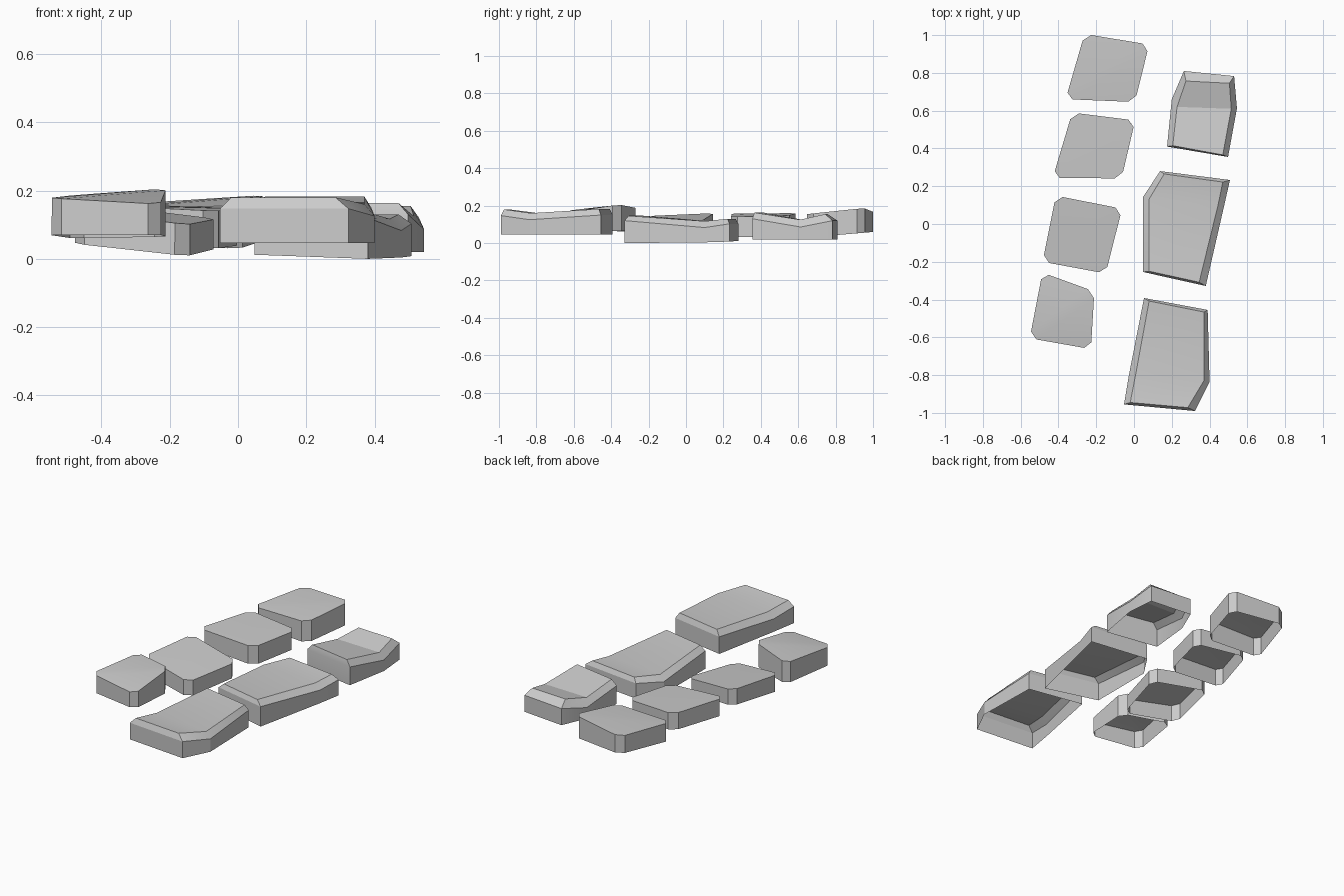
import bpy
from mathutils import Vector

if "Cube" in bpy.data.objects:
    bpy.data.objects.remove(bpy.data.objects["Cube"])


def make_stone(name, rings, caps):
    """Open-bottomed shell: stacked rings bridged by walls, capped on the last ring."""
    n = len(rings[0])
    verts = [v for ring in rings for v in ring]
    faces = []
    for r in range(len(rings) - 1):
        for i in range(n):
            j = (i + 1) % n
            faces.append((r * n + i, r * n + j, (r + 1) * n + j, (r + 1) * n + i))
    top = (len(rings) - 1) * n
    faces += [tuple(top + i for i in cap) for cap in caps]
    mesh = bpy.data.meshes.new(name)
    mesh.from_pydata(verts, [], faces)
    mesh.update()
    obj = bpy.data.objects.new(name, mesh)
    bpy.context.collection.objects.link(obj)
    bpy.ops.object.select_all(action='DESELECT')
    obj.select_set(True)
    bpy.context.view_layer.objects.active = obj
    bpy.ops.object.shade_smooth_by_angle(angle=0.35)


def cut_corners(corners, size=0.036):
    """Replace each corner by two points along its neighbouring edges."""
    pts = [Vector(c) for c in corners]
    ring = []
    for i, p in enumerate(pts):
        for q in (pts[i - 1], pts[(i + 1) % len(pts)]):
            ring.append(p + (q - p).normalized() * size)
    return ring


def lift(outline, heights):
    return [(x, y, z) for (x, y), z in zip(outline, heights)]


# Small tilted slabs: corners front-left, front-right, back-right, back-left; bottom and top heights
small = [
    ([(-.362, .661), (.005, .646), (.08, .95), (-.262, 1.006)],
     (.04, .03, .055, .06), (.15, .155, .187, .165)),
    ([(-.43, .245), (-.066, .241), (.006, .548), (-.327, .59)],
     (.055, .03, .04, .06), (.158, .14, .148, .16)),
    ([(-.484, -.2), (-.15, -.262), (-.063, .081), (-.414, .15)],
     (.045, .008, .03, .065), (.145, .10, .117, .16)),
    ([(-.552, -.605), (-.228, -.662), (-.21, -.357), (-.485, -.257)],
     (.07, .07, .065, .06), (.178, .16, .206, .186)),
]
for k, (corners, low, high) in enumerate(small, 1):
    rings = [cut_corners(lift(corners, h)) for h in (low, high)]
    make_stone(f"small_stone_{k}", rings, [(0, 1, 2, 3, 4), (4, 5, 6, 7, 0)])

# Large bevelled slabs: outline, inset top, then bottom / wall / top heights
# (front-left, front-right, mid-right, back-right, back-left, mid-left)
large = [
    ([(-.053, -.955), (.323, -.99), (.40, -.835), (.39, -.455), (.053, -.392), (-.027, -.8)],
     [(-.02, -.945), (.285, -.972), (.37, -.83), (.37, -.466), (.08, -.408), (.01, -.79)],
     (.047,) * 6, (.147, .147, .125, .15, .15, .125), (.18, .18, .16, .182, .182, .16)),
    ([(.048, -.254), (.38, -.328), (.478, .1), (.508, .233), (.138, .28), (.048, .143)],
     [(.08, -.25), (.345, -.308), (.445, .1), (.47, .222), (.16, .265), (.08, .132)],
     (.012, 0, .004, .008, .012, .012), (.12, .12, .083, .103, .103, .085),
     (.148, .146, .117, .13, .13, .117)),
    ([(.175, .41), (.498, .355), (.545, .613), (.53, .783), (.264, .81), (.2, .66)],
     [(.205, .415), (.47, .366), (.515, .61), (.505, .745), (.275, .757), (.228, .62)],
     (.02,) * 6, (.13, .13, .086, .12, .12, .086), (.163, .163, .125, .155, .155, .125)),
]
for k, (outline, inset, low, wall, high) in enumerate(large, 1):
    rings = [lift(outline, low), lift(outline, wall), lift(inset, high)]
    make_stone(f"large_stone_{k}", rings, [(0, 1, 2, 5), (5, 2, 3, 4)])
